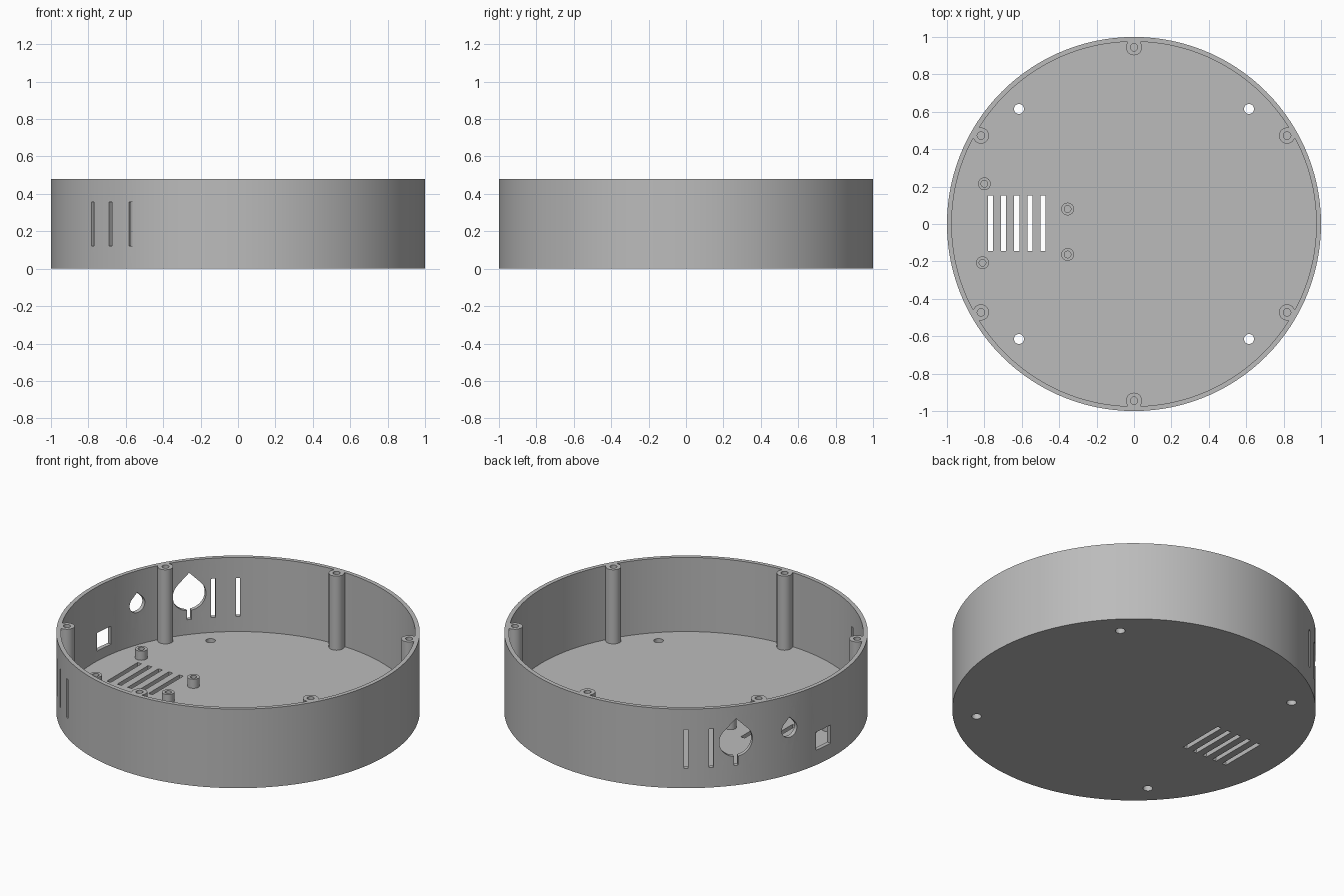
import bpy, bmesh
from math import pi, sin, cos, radians, sqrt
from mathutils import Matrix, Vector

if "Cube" in bpy.data.objects:
    bpy.data.objects.remove(bpy.data.objects["Cube"])

HEIGHT, FLOOR, INNER = 0.48, 0.03, 0.975

grey = bpy.data.materials.new("plain_grey")
grey.use_nodes = True
tone = (0.5, 0.5, 0.5, 1)
grey.diffuse_color = tone
grey.node_tree.nodes["Principled BSDF"].inputs["Base Color"].default_value = tone


# Outlines
def circle(r, n=32):
    return [(r * cos(2 * pi * i / n), r * sin(2 * pi * i / n)) for i in range(n)]


def rect(w, h, cx=0, cy=0):
    return [(cx + sx * w / 2, cy + sy * h / 2) for sx, sy in ((-1, -1), (1, -1), (1, 1), (-1, 1))]


def teardrop(r, cz, n=30):
    arc = [radians(135 + 270 * i / n) for i in range(n + 1)]
    return [(r * cos(a), cz + r * sin(a)) for a in arc] + [(0, cz + r * sqrt(2))]


def prism(name, outline, z0, z1, matrix=Matrix()):
    """Extrude an outline from z0 to z1, then place it."""
    bm = bmesh.new()
    face = bm.faces.new([bm.verts.new((x, y, z0)) for x, y in outline])
    top = bmesh.ops.extrude_face_region(bm, geom=[face])["geom"]
    bmesh.ops.translate(bm, vec=(0, 0, z1 - z0), verts=[v for v in top if isinstance(v, bmesh.types.BMVert)])
    bmesh.ops.transform(bm, matrix=matrix, verts=bm.verts)
    bmesh.ops.recalc_face_normals(bm, faces=bm.faces)
    mesh = bpy.data.meshes.new(name)
    bm.to_mesh(mesh)
    bm.free()
    mesh.materials.append(grey)
    ob = bpy.data.objects.new(name, mesh)
    bpy.context.collection.objects.link(ob)
    return ob


def activate(ob):
    bpy.ops.object.select_all(action="DESELECT")
    ob.select_set(True)
    bpy.context.view_layer.objects.active = ob


def combine(target, tool, operation="DIFFERENCE"):
    mod = target.modifiers.new(operation.lower(), "BOOLEAN")
    mod.operation, mod.solver, mod.object = operation, "EXACT", tool
    activate(target)
    bpy.ops.object.modifier_apply(modifier=mod.name)
    bpy.data.objects.remove(tool)


def at(x, y):
    return Matrix.Translation((x, y, 0))


def wall_cut(outline, degrees):
    """Cut an outline radially through the side wall."""
    upright = Matrix(((0, 0, 1, 0), (1, 0, 0, 0), (0, 1, 0, 0), (0, 0, 0, 1)))
    turn = Matrix.Rotation(radians(degrees), 4, "Z")
    combine(body, prism("cutter", outline, 0.93, 1.08, turn @ upright))


# Round tray
body = prism("round_case", circle(1, 120), 0, HEIGHT)
combine(body, prism("cutter", circle(INNER, 120), FLOOR, HEIGHT + 0.1))

# Screw posts joined to the wall by short webs
for k in range(6):
    turn = Matrix.Rotation(radians(30 + 60 * k), 4, "Z")
    post = turn @ at(0.945, 0)
    combine(body, prism("web", rect(0.045, 0.07, 0.964, 0), FLOOR / 2, HEIGHT, turn), "UNION")
    combine(body, prism("post", circle(0.043), FLOOR / 2, HEIGHT, post), "UNION")
    combine(body, prism("cutter", circle(0.02, 20), 0.25, HEIGHT + 0.1, post))

# Mounting holes and vent slots in the floor
for x in (-0.615, 0.615):
    for y in (-0.615, 0.615):
        combine(body, prism("cutter", circle(0.027, 20), -0.1, 0.1, at(x, y)))
for i in range(5):
    combine(body, prism("cutter", rect(0.027, 0.295), -0.1, 0.1, at(-0.767 + 0.07 * i, 0.004)))

# Wall slots, mirrored front to back
for offset in (39, 47, 55):
    for side in (-1, 1):
        wall_cut(rect(0.024, 0.235, 0, 0.238), 180 + side * offset)

# Teardrop openings and square port
wall_cut(teardrop(0.095, 0.27), 141)
wall_cut(teardrop(0.051, 0.277), 159.7)
wall_cut(rect(0.12, 0.11, 0, 0.145), 174.2)

# Board standoffs on the floor
parts = [body]
for i, (x, y) in enumerate(((-0.8, 0.215), (-0.81, -0.207), (-0.355, 0.08), (-0.355, -0.163))):
    standoff = prism(f"standoff_{i + 1}", circle(0.034), FLOOR - 0.005, FLOOR + 0.055, at(x, y))
    combine(standoff, prism("cutter", circle(0.018, 20), FLOOR, 0.2, at(x, y)))
    parts.append(standoff)

for ob in parts:
    activate(ob)
    bpy.ops.object.shade_smooth_by_angle(angle=radians(30))
